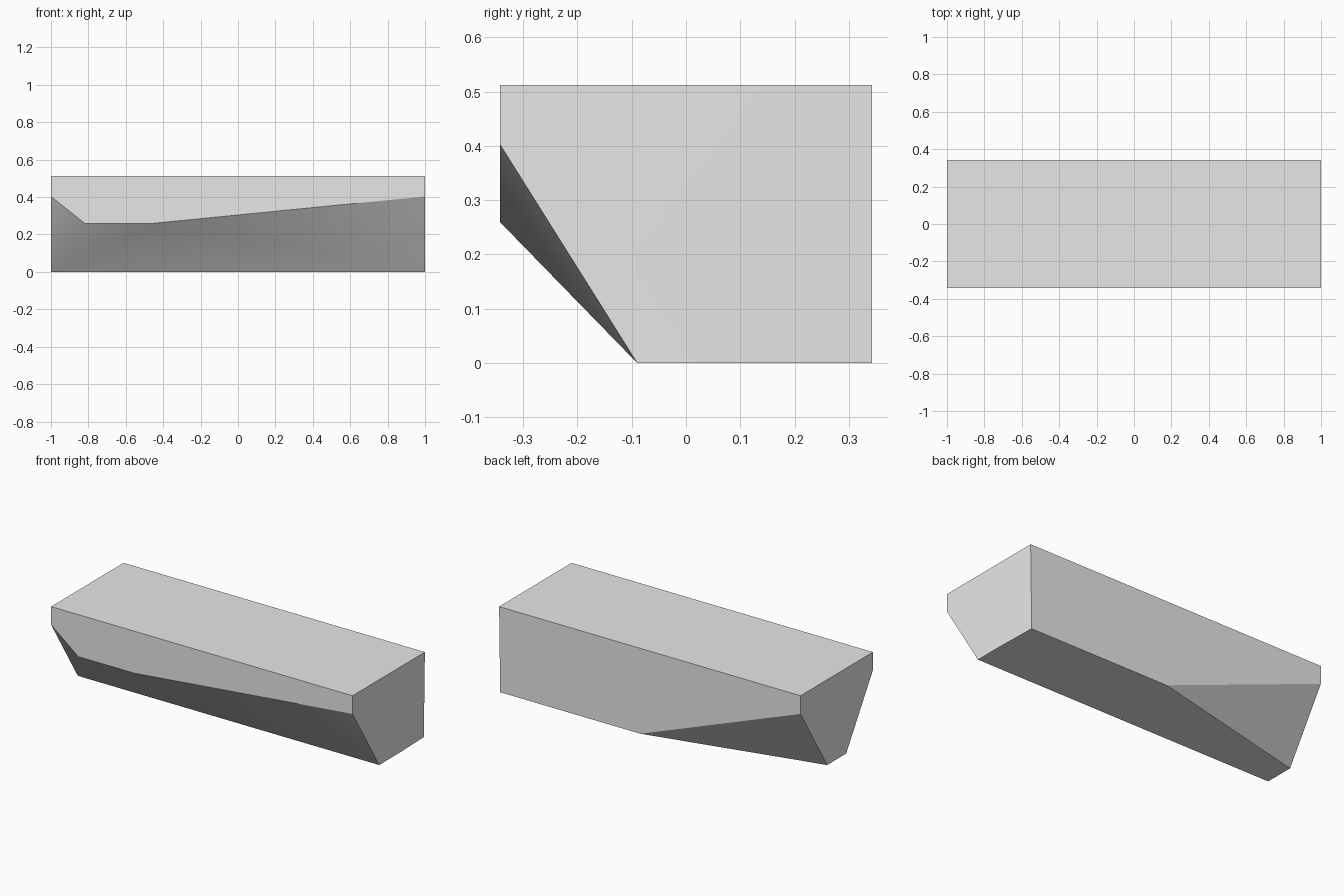
import bpy
import bmesh
import math

cube = bpy.data.objects.get("Cube")
if cube:
    bpy.data.objects.remove(cube, do_unlink=True)

# Overall half sizes and height
X, Y, H = 1.0, 0.343, 0.512
CHAMFER_Z = 0.403   # height where the end bevels begin
FOOT_Y = 0.09       # half width of the narrow foot

# Flat rectangular top
corners = [(sx * X, sy * Y, H) for sx in (-1, 1) for sy in (-1, 1)]

# Lower edge of the front face, and the straight front edge of the base
corners += [(-X, -Y, CHAMFER_Z), (-0.82, -Y, 0.26), (-0.45, -Y, 0.26), (X, -Y, CHAMFER_Z)]
corners += [(-X, -FOOT_Y, 0), (X, -FOOT_Y, 0)]

# Back edge: one bevelled corner, then a full-depth base with a slight tuck
corners += [(-X, Y, CHAMFER_Z), (-X, FOOT_Y, 0), (0.062, Y, 0)]
corners += [(X, FOOT_Y, 0), (0.993, Y, 0)]

# Faceted solid wrapped around the corners
bm = bmesh.new()
for co in corners:
    bm.verts.new(co)
bmesh.ops.convex_hull(bm, input=bm.verts)
bmesh.ops.dissolve_limit(bm, angle_limit=math.radians(0.3), verts=bm.verts, edges=bm.edges)
bmesh.ops.recalc_face_normals(bm, faces=bm.faces)

mesh = bpy.data.meshes.new("faceted_block")
bm.to_mesh(mesh)
bm.free()
block = bpy.data.objects.new("faceted_block", mesh)
bpy.context.collection.objects.link(block)

# Plain grey material
grey = bpy.data.materials.new("light_grey")
grey.use_nodes = True
colour = (0.8, 0.8, 0.8, 1)
grey.diffuse_color = colour
grey.node_tree.nodes["Principled BSDF"].inputs["Base Color"].default_value = colour
mesh.materials.append(grey)

# Soft blend across the shallow underside facets, crisp elsewhere
bpy.ops.object.select_all(action="DESELECT")
block.select_set(True)
bpy.context.view_layer.objects.active = block
bpy.ops.object.shade_smooth_by_angle(angle=math.radians(30))
